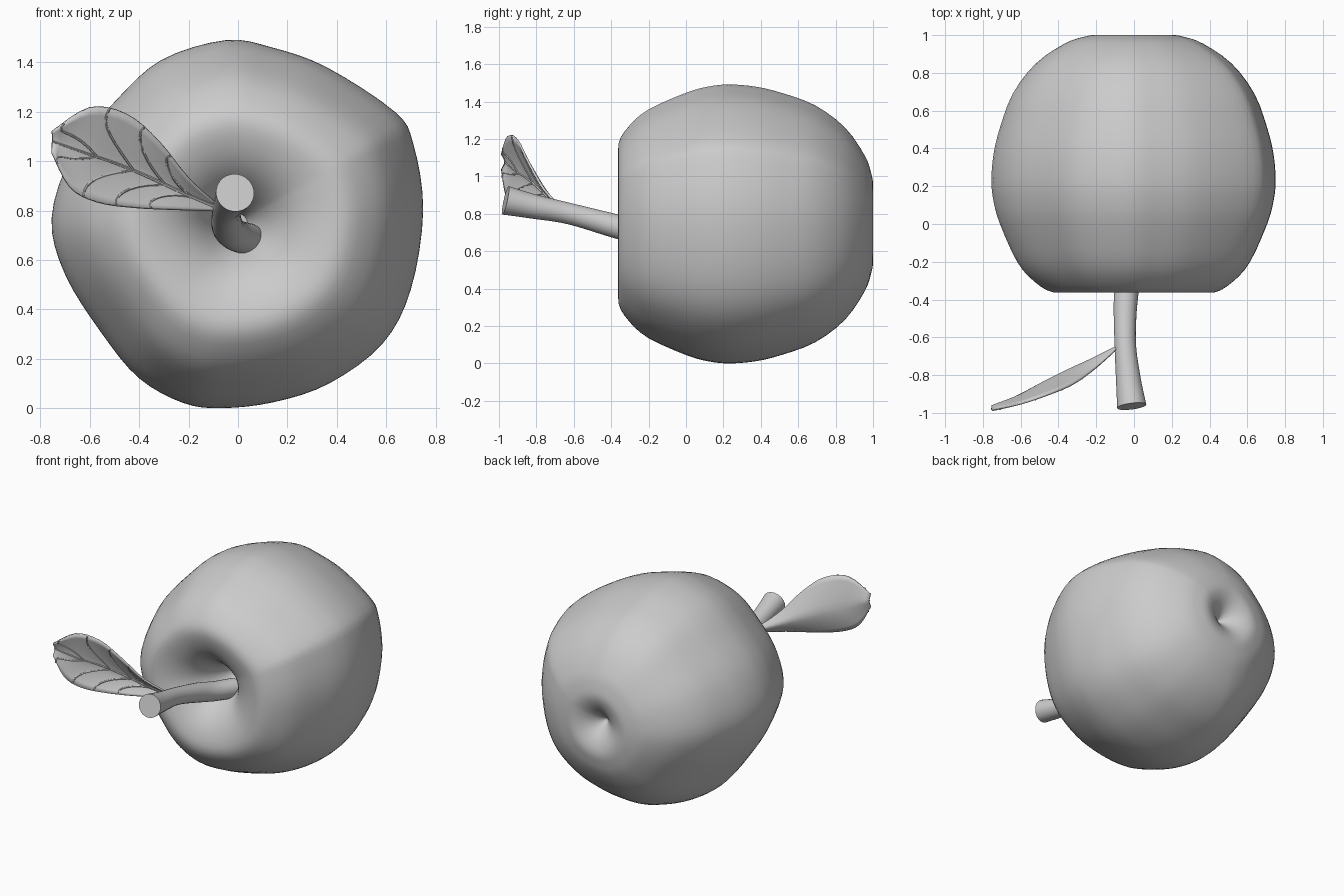
import bpy
from math import cos, sin, pi, radians
from mathutils import Vector

if "Cube" in bpy.data.objects:
    bpy.data.objects.remove(bpy.data.objects["Cube"])


def spline(points, per, closed=False):
    """Smooth list of points running through the given points (Catmull-Rom)."""
    pts = [Vector(p) for p in points]
    n = len(pts)
    get = (lambda i: pts[i % n]) if closed else (lambda i: pts[max(0, min(n - 1, i))])
    out = []
    for i in range(n if closed else n - 1):
        a, b, c, d = get(i - 1), get(i), get(i + 1), get(i + 2)
        for j in range(per):
            t = j / per
            out.append(0.5 * (2 * b + (c - a) * t + (2 * a - 5 * b + 4 * c - d) * t * t
                              + (3 * b - a - 3 * c + d) * t ** 3))
    if not closed:
        out.append(pts[-1])
    return out


def make_mesh(name, verts, faces, angle=50):
    mesh = bpy.data.meshes.new(name)
    mesh.from_pydata(verts, [], faces)
    obj = bpy.data.objects.new(name, mesh)
    bpy.context.collection.objects.link(obj)
    bpy.ops.object.select_all(action='DESELECT')
    obj.select_set(True)
    bpy.context.view_layer.objects.active = obj
    bpy.ops.object.shade_smooth_by_angle(angle=radians(angle))
    return obj


def make_tube(name, points, radii, sides):
    """Capped tube that follows a path."""
    verts, faces = [], []
    n = len(points)
    for i, p in enumerate(points):
        d = (points[min(i + 1, n - 1)] - points[max(i - 1, 0)]).normalized()
        u = d.cross(Vector((0.1, 0.2, 1))).normalized()
        v = u.cross(d)
        verts += [p + radii[i] * (u * cos(2 * pi * k / sides) + v * sin(2 * pi * k / sides))
                  for k in range(sides)]
    for i in range(n - 1):
        for k in range(sides):
            a, b = i * sides + k, i * sides + (k + 1) % sides
            faces.append((a, a + sides, b + sides, b))
    faces += [tuple(range(sides)), tuple(reversed(range((n - 1) * sides, n * sides)))]
    return make_mesh(name, verts, faces)


# Fruit: lobed outline (seen from the front) swept along a profile (ring scale, y)
outline = spline([(.75, .05), (.71, .32), (.635, .45), (.36, .63), (.14, .71), (-.05, .74),
                  (-.31, .66), (-.5, .49), (-.67, .28), (-.755, .02), (-.70, -.21),
                  (-.55, -.45), (-.4, -.63), (-.22, -.73), (-.06, -.75), (.15, -.725),
                  (.37, -.65), (.585, -.49), (.70, -.27)], 4, True)
profile = spline([(.05, .02), (.11, -.09), (.19, -.20), (.29, -.285), (.42, -.342),
                  (.57, -.362), (.70, -.305), (.82, -.20), (.94, 0), (.985, .12), (1, .23),
                  (.985, .37), (.94, .51), (.85, .69), (.69, .85), (.49, .955), (.36, .99),
                  (.26, 1.0), (.16, .975), (.07, .925), (.01, .88)], 3)
n = len(outline)
verts, faces = [], []
for k, y in profile:
    for p in outline:
        q = p.normalized() * 0.74
        q = q.lerp(p, min(1, k * 1.3)) * k
        verts.append((q.x, y, 0.75 + q.y))
for i in range(len(profile) - 1):
    for j in range(n):
        a, b = i * n + j, i * n + (j + 1) % n
        faces.append((a, b, b + n, a + n))
last = (len(profile) - 1) * n
faces += [tuple(reversed(range(n))), tuple(range(last, last + n))]
make_mesh("fruit_body", verts, faces)

# Stem: bent tube, x y z radius
stem = spline([(-.012, -.965, .872, .078), (-.03, -.82, .84, .066), (-.047, -.62, .80, .057),
               (-.042, -.38, .735, .064), (-.01, -.24, .70, .064), (.042, -.10, .685, .064)], 5)
make_tube("stem", [p.xyz for p in stem], [p.w for p in stem], 24)

# Leaf: midrib and both edges, cupped toward the front
PER = 4
mid = spline([(-.09, -.65, .815), (-.22, -.715, .87), (-.35, -.775, .93),
              (-.48, -.84, .985), (-.61, -.91, 1.03), (-.752, -.965, 1.08)], PER)
upper = spline([(-.09, -.66, .83), (-.20, -.76, .93), (-.32, -.845, 1.08),
                (-.45, -.90, 1.19), (-.60, -.95, 1.217), (-.752, -.985, 1.12)], PER)
lower = spline([(-.09, -.66, .80), (-.24, -.77, .805), (-.42, -.86, .813),
                (-.57, -.925, .835), (-.68, -.96, .895), (-.752, -.985, 1.035)], PER)


def on_leaf(t, s):
    """Point on the leaf: t runs base to tip, s runs -1 lower edge to 1 upper edge."""
    f = max(0, min(1, t)) * (len(mid) - 1)
    i = min(int(f), len(mid) - 2)
    m = mid[i].lerp(mid[i + 1], f - i)
    edge = upper if s > 0 else lower
    e = edge[i].lerp(edge[i + 1], f - i)
    p = m.lerp(e, abs(s))
    p.y = m.y + (e.y - m.y) * abs(s) ** 1.3
    return p


rows, cols = len(mid), 13
verts = [on_leaf(i / (rows - 1), j / 6 - 1) for i in range(rows) for j in range(cols)]
faces = [(i * cols + j, i * cols + j + 1, (i + 1) * cols + j + 1, (i + 1) * cols + j)
         for i in range(rows - 1) for j in range(cols - 1)]
leaf = make_mesh("leaf_blade", verts, faces)
mod = leaf.modifiers.new("thickness", 'SOLIDIFY')
mod.thickness = 0.012
mod.offset = 0

# Leaf veins: midrib plus curved side veins
lift = Vector((0, -.006, 0))
make_tube("leaf_midrib", [p + lift for p in mid],
          [.009 - .005 * i / (rows - 1) for i in range(rows)], 6)
for side in (1, -1):
    for num, t in enumerate((.14, .31, .51, .74)):
        path = [on_leaf(t + .2 * sin(s * pi * .62), side * s * .98) + lift
                for s in (k / 8 for k in range(9))]
        make_tube(f"leaf_vein_{'upper' if side > 0 else 'lower'}_{num + 1}", path, [.005] * 9, 6)
